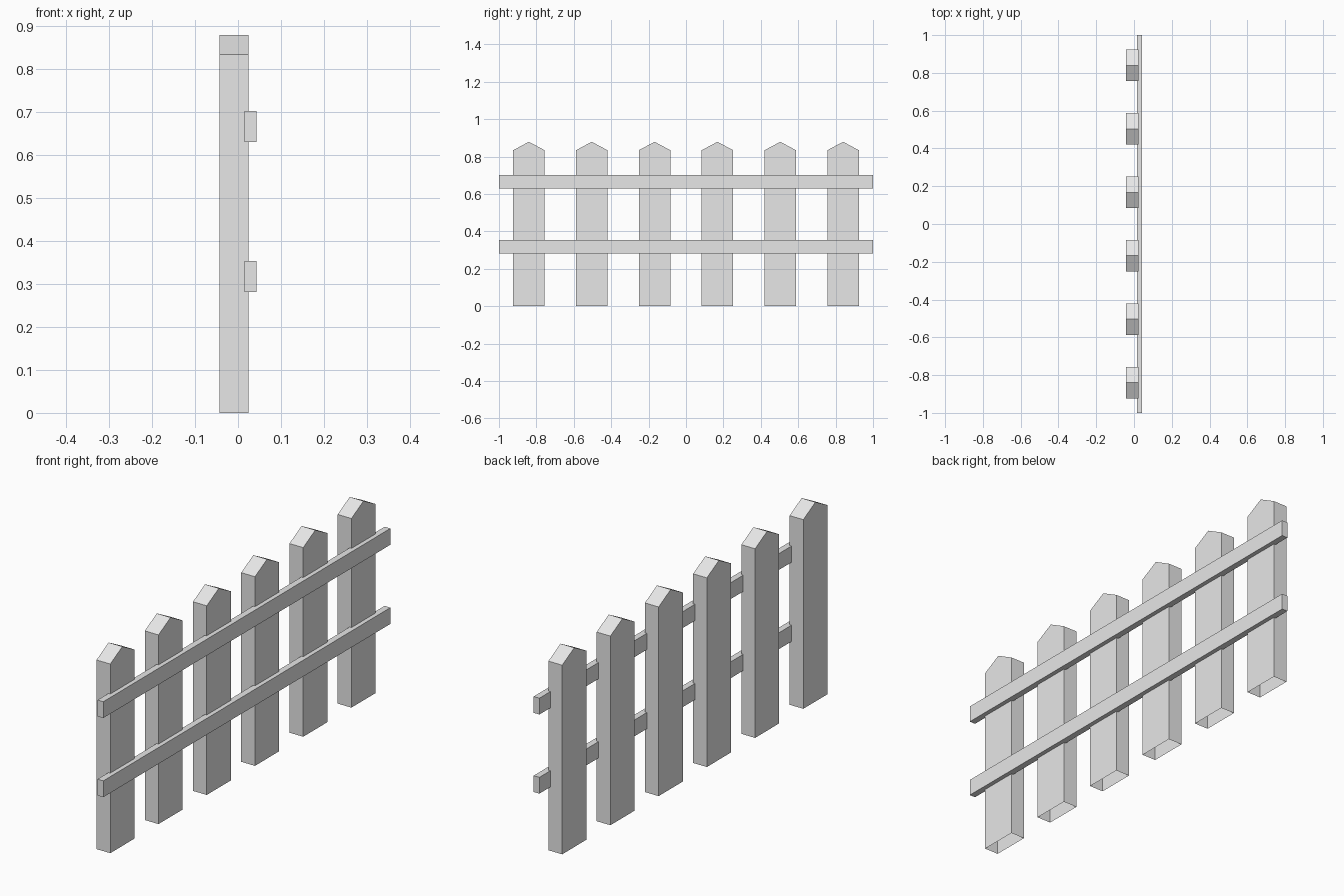
import bpy
import bmesh
from mathutils import Vector

default = bpy.data.objects.get("Cube")
if default:
    bpy.data.objects.remove(default, do_unlink=True)

# Single flat grey
grey = bpy.data.materials.new("light_grey")
grey.use_nodes = True
colour = (0.8, 0.8, 0.8, 1)
grey.diffuse_color = colour
grey.node_tree.nodes["Principled BSDF"].inputs["Base Color"].default_value = colour


def extrude_profile(name, profile, x0, x1, open_bottom=False):
    """Extrude a y-z outline along x from x0 to x1."""
    bm = bmesh.new()
    base = bm.faces.new([bm.verts.new((x0, y, z)) for y, z in profile])
    result = bmesh.ops.extrude_face_region(bm, geom=[base], use_keep_orig=True)
    moved = [v for v in result["geom"] if isinstance(v, bmesh.types.BMVert)]
    bmesh.ops.translate(bm, vec=Vector((x1 - x0, 0, 0)), verts=moved)
    bmesh.ops.recalc_face_normals(bm, faces=bm.faces)
    if open_bottom:
        bottom = [f for f in bm.faces if f.normal.z < -0.9]
        bmesh.ops.delete(bm, geom=bottom, context="FACES_ONLY")
    mesh = bpy.data.meshes.new(name)
    bm.to_mesh(mesh)
    bm.free()
    mesh.materials.append(grey)
    obj = bpy.data.objects.new(name, mesh)
    bpy.context.collection.objects.link(obj)
    return obj


# Six pointed pickets, hollow underneath
HALF = 0.084
picket_profile = [(-HALF, 0), (HALF, 0), (HALF, 0.834), (0, 0.879), (-HALF, 0.834)]
for i in range(6):
    picket = extrude_profile(f"picket_{i + 1}", picket_profile, -0.043, 0.024, True)
    picket.location.y = (i - 2.5) * 0.336

# Two long rails, slightly sunk into the pickets
for name, z in (("lower_rail", 0.281), ("upper_rail", 0.63)):
    top = z + 0.072
    extrude_profile(name, [(-1, z), (1, z), (1, top), (-1, top)], 0.015, 0.043)
